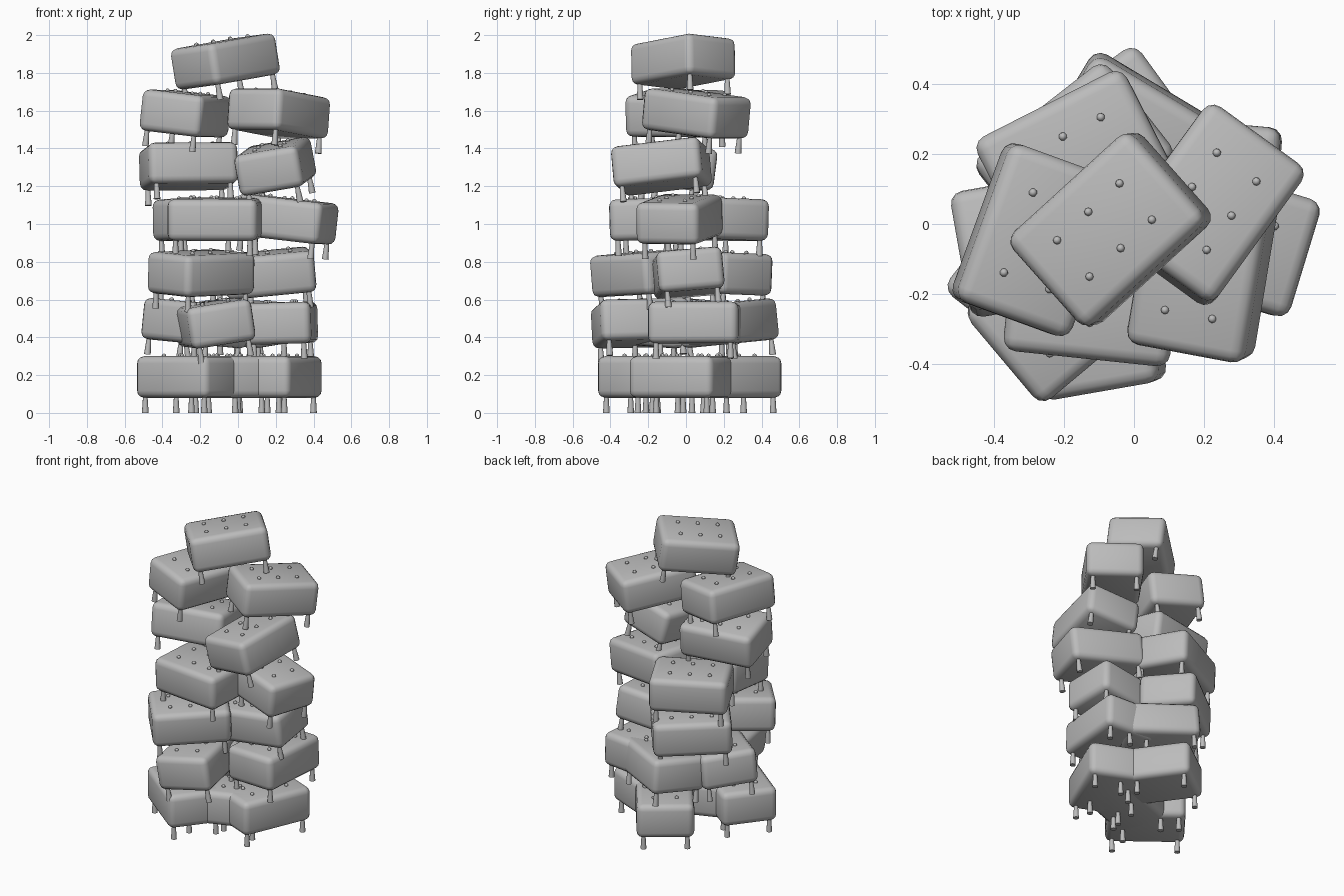
import bpy
import bmesh
from math import radians
from mathutils import Matrix, Vector

cube = bpy.data.objects.get("Cube")
if cube:
    bpy.data.objects.remove(cube, do_unlink=True)

LENGTH, WIDTH, HEIGHT = 0.48, 0.35, 0.22
LEG = 0.08

# One plain grey for everything
grey = bpy.data.materials.new("grey")
grey.use_nodes = True
grey.diffuse_color = (0.5, 0.5, 0.5, 1)
grey.node_tree.nodes["Principled BSDF"].inputs["Base Color"].default_value = (0.5, 0.5, 0.5, 1)


def finish(bm, name):
    """Turn a bmesh into a smooth shaded mesh that keeps its sharp edges."""
    for face in bm.faces:
        face.smooth = True
    mesh = bpy.data.meshes.new(name)
    bm.to_mesh(mesh)
    bm.free()
    mesh.set_sharp_from_angle(angle=radians(40))
    mesh.materials.append(grey)
    return mesh


def cushion_mesh():
    """Padded block with rounded edges."""
    bm = bmesh.new()
    bmesh.ops.create_cube(bm, size=1, matrix=Matrix.Diagonal((LENGTH, WIDTH, HEIGHT, 1)))
    bmesh.ops.bevel(bm, geom=bm.edges[:], offset=0.038, segments=3,
                    profile=0.5, affect='EDGES')
    return finish(bm, "cushion")


def legs_mesh():
    """Four feet that widen towards the floor."""
    bm = bmesh.new()
    for sx in (-1, 1):
        for sy in (-1, 1):
            spot = Vector((sx * (LENGTH / 2 - 0.042), sy * (WIDTH / 2 - 0.042),
                           -HEIGHT / 2 - LEG / 2 + 0.005))
            bmesh.ops.create_cone(bm, cap_ends=True, segments=12, radius1=0.018,
                                  radius2=0.012, depth=LEG + 0.01,
                                  matrix=Matrix.Translation(spot))
    return finish(bm, "legs")


def buttons_mesh():
    """Two rows of three upholstery buttons."""
    bm = bmesh.new()
    for col in (-1, 0, 1):
        for row in (-1, 1):
            spot = Vector((col * 0.122, row * 0.07, HEIGHT / 2 + 0.002))
            bmesh.ops.create_uvsphere(bm, u_segments=8, v_segments=6, radius=0.012,
                                      matrix=Matrix.Translation(spot))
    return finish(bm, "buttons")


PARTS = {"cushion": cushion_mesh(), "legs": legs_mesh(), "buttons": buttons_mesh()}


def place_stool(number, x, y, z, turn, rise_x, rise_y):
    """Put one stool at a centre, turned about z, with its top sloping along x and y."""
    up = Vector((-rise_x, -rise_y, 1)).normalized()
    tilt = Vector((0, 0, 1)).rotation_difference(up).to_matrix().to_4x4()
    matrix = Matrix.Translation((x, y, z)) @ tilt @ Matrix.Rotation(radians(turn), 4, 'Z')
    for part, mesh in PARTS.items():
        obj = bpy.data.objects.new(f"stool_{number}_{part}", mesh)
        obj.matrix_world = matrix
        bpy.context.collection.objects.link(obj)


# Layers from the floor up: centre height, then x, y, turn, rise_x, rise_y
LAYERS = [
    (0.19, [(-0.253, -0.195, -38, 0, 0), (-0.015, -0.1, 20, 0, 0),
            (0.2, -0.02, 67, 0, 0), (0, 0.223, -54, 0, 0)]),
    (0.475, [(0.23, 0.05, 85, 0.03, 0), (-0.125, -0.24, 100, 0.15, 0.05),
             (0.006, 0.225, -31, 0, 0.1), (-0.225, -0.04, -40, -0.1, 0)]),
    (0.74, [(-0.195, -0.23, 40, -0.02, 0.08), (0.16, 0.01, 4, 0.09, 0.09),
            (-0.17, 0.185, 38, 0, -0.04)]),
    (1.025, [(0.255, -0.035, -17, -0.11, 0.02), (-0.12, -0.21, -6, 0, 0.03),
             (-0.17, 0.185, 27, 0.02, -0.03)]),
    (1.305, [(-0.262, -0.05, 10, 0.03, -0.13), (0.197, -0.13, 80, 0.19, 0.09)]),
    (1.585, [(-0.278, -0.045, 70, -0.11, 0.03), (0.215, 0.055, 54, -0.07, -0.09)]),
    (1.86, [(-0.067, -0.015, 42, 0.16, 0.02)]),
]

number = 0
for height, stools in LAYERS:
    for x, y, turn, rise_x, rise_y in stools:
        number += 1
        place_stool(number, x, y, height, turn, rise_x, rise_y)
